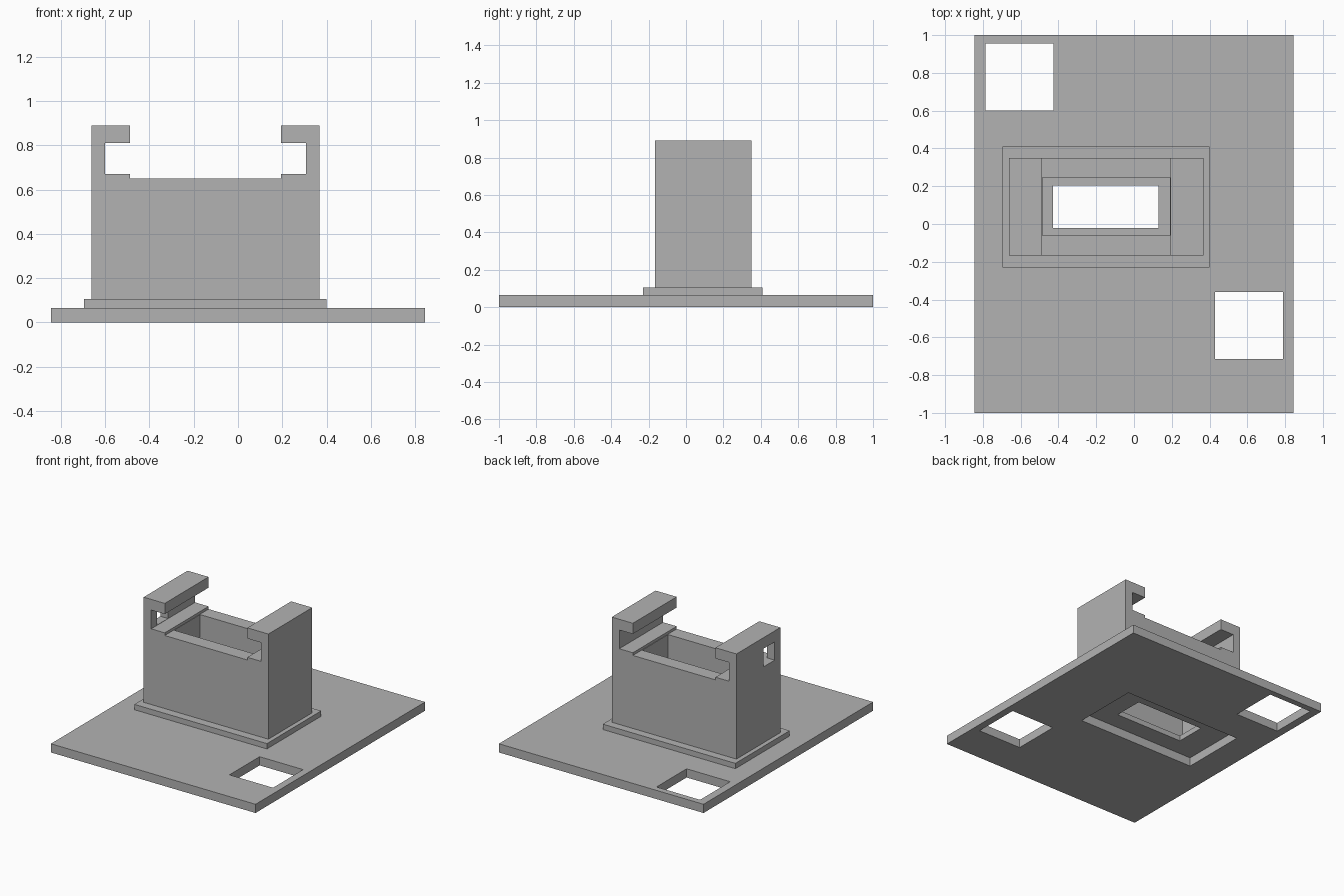
import bpy
import bmesh

if "Cube" in bpy.data.objects:
    bpy.data.objects.remove(bpy.data.objects["Cube"], do_unlink=True)

GREY = (0.45, 0.45, 0.45, 1)
mat = bpy.data.materials.new("plain grey")
mat.use_nodes = True
mat.diffuse_color = GREY
mat.node_tree.nodes["Principled BSDF"].inputs["Base Color"].default_value = GREY


def prism(name, profile, y0, y1):
    """Extrude an x-z outline from y0 to y1."""
    bm = bmesh.new()
    face = bm.faces.new([bm.verts.new((x, y0, z)) for x, z in profile])
    out = bmesh.ops.extrude_face_region(bm, geom=[face])
    moved = [v for v in out["geom"] if isinstance(v, bmesh.types.BMVert)]
    bmesh.ops.translate(bm, verts=moved, vec=(0, y1 - y0, 0))
    bmesh.ops.recalc_face_normals(bm, faces=bm.faces)
    mesh = bpy.data.meshes.new(name)
    bm.to_mesh(mesh)
    bm.free()
    mesh.materials.append(mat)
    obj = bpy.data.objects.new(name, mesh)
    bpy.context.collection.objects.link(obj)
    return obj


def box(name, x, y, z):
    return prism(name, [(x[0], z[0]), (x[1], z[0]), (x[1], z[1]), (x[0], z[1])], *y)


def cut(obj, x, y, z):
    """Subtract a box from an object."""
    cutter = box("cutter", x, y, z)
    cutter.hide_render = True
    mod = obj.modifiers.new("cut", "BOOLEAN")
    mod.operation = "DIFFERENCE"
    mod.solver = "EXACT"
    mod.object = cutter
    bpy.context.view_layer.objects.active = obj
    bpy.ops.object.modifier_apply(modifier=mod.name)
    bpy.data.objects.remove(cutter, do_unlink=True)


through = (-0.5, 1.5)
BASE, FLOOR = 0.065, 0.105

# Base plate with two square windows and a cutout beneath the tower
base = box("base_plate", (-0.845, 0.845), (-1, 1), (0, BASE))
cut(base, (-0.785, -0.425), (0.6, 0.955), through)
cut(base, (0.43, 0.79), (-0.715, -0.36), through)
cut(base, (-0.635, 0.34), (-0.155, 0.345), through)

# Flange, which is also the tower floor, with a rectangular opening
flange = box("flange", (-0.695, 0.4), (-0.23, 0.41), (BASE, FLOOR))
cut(flange, (-0.43, 0.13), (-0.02, 0.205), through)

# Tower outline: half profile mirrored about the tower centre, with hooked lips
CENTRE = -0.147
half = [(0.515, FLOOR), (0.515, 0.89), (0.341, 0.89), (0.341, 0.81),
        (0.453, 0.81), (0.453, 0.67), (0.341, 0.67), (0.341, 0.65)]
outline = [(CENTRE + x, z) for x, z in half]
outline += [(CENTRE - x, z) for x, z in reversed(half)]
tower = prism("tower", outline, -0.167, 0.35)

# Hollow shaft and the small side opening in the slot wall
cut(tower, (-0.485, 0.19), (-0.06, 0.245), through)
cut(tower, (-0.75, -0.55), (-0.1, 0.03), (0.672, 0.808))
